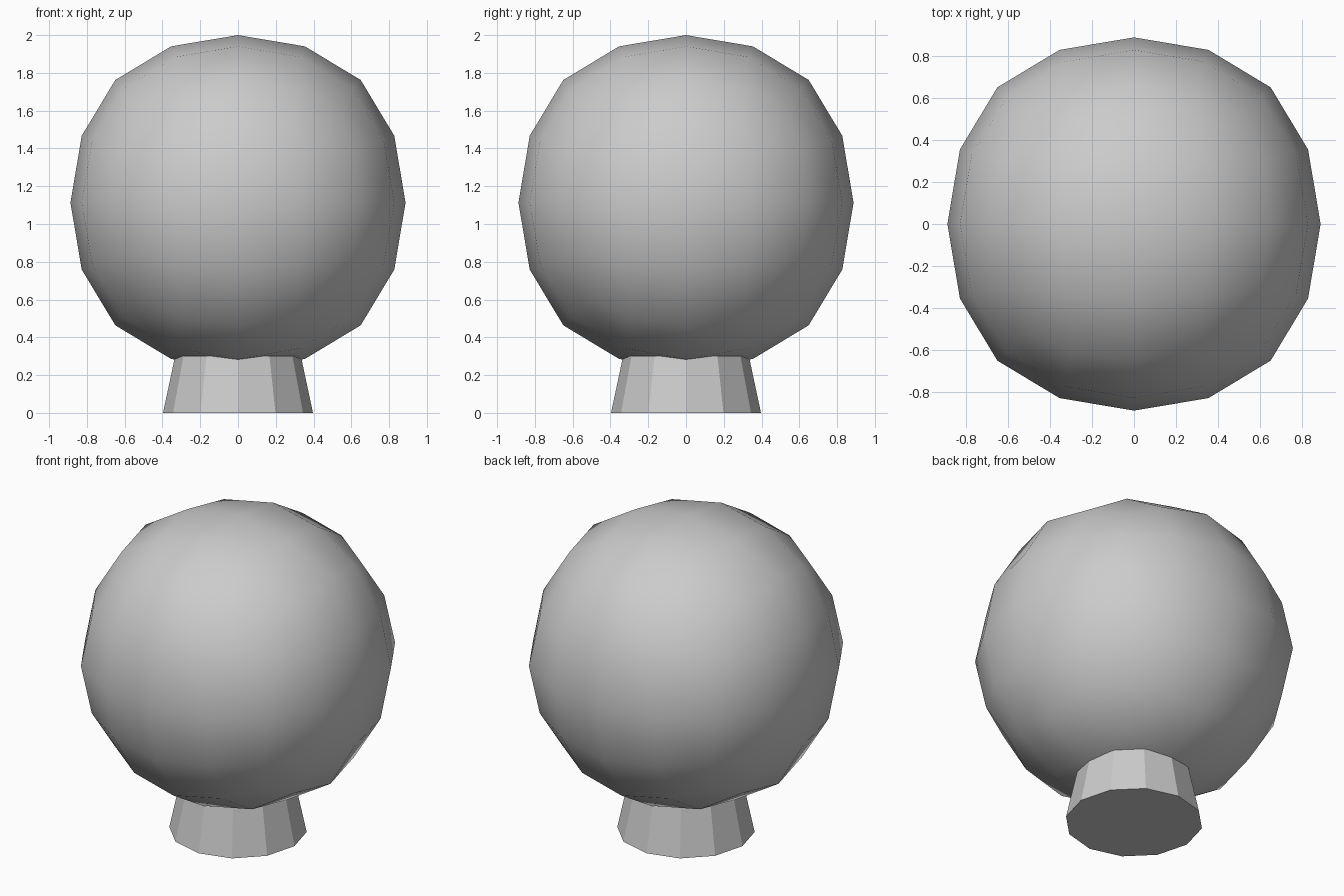
import bpy

if "Cube" in bpy.data.objects:
    bpy.data.objects.remove(bpy.data.objects["Cube"])

CENTRE_Z, RADIUS = 1.113, 0.887

# Globe: a cube rounded by two levels of subdivision, smooth shaded
bpy.ops.mesh.primitive_cube_add(size=2)
globe = bpy.context.object
globe.name = "globe"
sub = globe.modifiers.new("round", 'SUBSURF')
sub.levels = sub.render_levels = 2
sub.use_limit_surface = False
bpy.ops.object.modifier_apply(modifier=sub.name)

# Fit the rounded cube to its measured radius
extent = max(v.co.z for v in globe.data.vertices)
for v in globe.data.vertices:
    v.co *= RADIUS / extent
globe.location.z = CENTRE_Z
bpy.ops.object.shade_smooth()

# Base: twelve-sided tapered collar, flat shaded
bpy.ops.mesh.primitive_cone_add(vertices=12, radius1=0.397, radius2=0.333,
                                depth=0.3, location=(0, 0, 0.15))
base = bpy.context.object
base.name = "base_collar"
bpy.ops.object.shade_flat()
